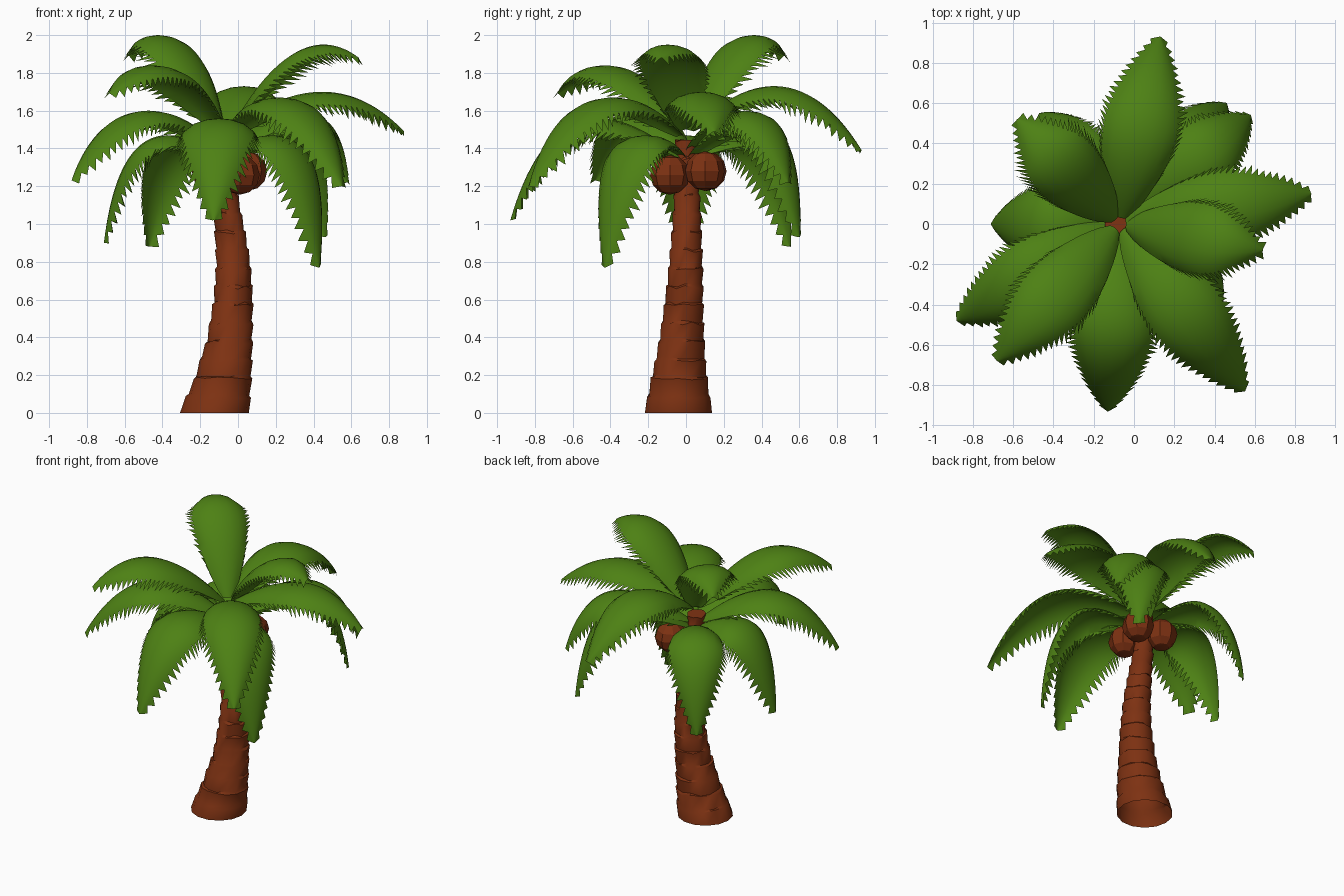
import bpy, bmesh, math, random
from mathutils import Vector

if "Cube" in bpy.data.objects:
    bpy.data.objects.remove(bpy.data.objects["Cube"])
random.seed(4)


def material(name, rgb):
    m = bpy.data.materials.new(name)
    m.diffuse_color = (*rgb, 1)
    m.use_nodes = True
    m.node_tree.nodes["Principled BSDF"].inputs["Base Color"].default_value = m.diffuse_color
    return m


GREEN = material("leaf green", (0.075, 0.22, 0.007))
BROWN = material("bark brown", (0.205, 0.031, 0.006))


def finish(bm, name, mat, angle=40):
    me = bpy.data.meshes.new(name)
    bm.to_mesh(me)
    bm.free()
    me.materials.append(mat)
    ob = bpy.data.objects.new(name, me)
    bpy.context.collection.objects.link(ob)
    bpy.ops.object.select_all(action='DESELECT')
    ob.select_set(True)
    bpy.context.view_layer.objects.active = ob
    bpy.ops.object.shade_smooth_by_angle(angle=math.radians(angle))
    return ob


# Trunk: leaning tapered tube with small overlapping bark steps
PATH = [(0, -.125, -.04, .182), (.2, -.075, -.035, .147), (.4, -.043, -.022, .119),
        (.6, -.024, -.01, .102), (.8, -.025, 0, .089), (1.0, -.048, .004, .077),
        (1.15, -.07, .006, .068), (1.45, -.085, 0, .055)]


def trunk_at(z):
    for a, b in zip(PATH, PATH[1:]):
        if z <= b[0]:
            f = (z - a[0]) / (b[0] - a[0])
            return [a[k] + (b[k] - a[k]) * f for k in (1, 2, 3)]
    return PATH[-1][1:]


def make_trunk():
    bm = bmesh.new()
    sides, steps, rings = 14, 15, []
    for i in range(steps):
        z0, z1 = 1.45 * i / steps, 1.45 * (i + 1) / steps
        for z, grow in ((z0, -.005 if i else 0), (z1 - .012, .005)):
            x, y, r = trunk_at(z)
            ring = []
            for k in range(sides):
                a = math.tau * k / sides
                dz = random.uniform(-.01, .01) if rings else 0
                ring.append(bm.verts.new((x + (r + grow) * math.cos(a),
                                          y + (r + grow) * math.sin(a), z + dz)))
            rings.append(ring)
    for lo, hi in zip(rings, rings[1:]):
        for k in range(sides):
            n = (k + 1) % sides
            bm.faces.new((lo[k], lo[n], hi[n], hi[k]))
    bm.faces.new(rings[-1])
    finish(bm, "trunk", BROWN)


# Frond: arched midrib, two drooping halves, saw-toothed edge
def make_frond(name, tip, peak, reach, half_width):
    tip = Vector(tip)
    low = tip.z < 1.1
    base = Vector((-.07, 0, 1.36 if low else min(1.5, peak - .2)))
    flat = Vector((tip.x - base.x, tip.y - base.y, 0))
    out = flat.normalized()
    base += out * .03
    side = Vector((-out.y, out.x, 0))
    # height of the curve's control point that gives the wanted peak
    p = peak - base.z
    rise = p + math.sqrt(p * p + p * (base.z - tip.z))
    ctrl = base + flat * reach + Vector((0, 0, rise))
    n = 26
    section = ((0, 0), (.3, -.03), (.6, -.13), (.85, -.32))
    bm = bmesh.new()
    rows = []
    for i in range(n + 1):
        t = i / n
        pos = base * (1 - t) ** 2 + ctrl * 2 * t * (1 - t) + tip * t * t
        tan = ((ctrl - base) * (1 - t) + (tip - ctrl) * t).normalized()
        up = tan.cross(side).normalized()
        w = half_width * max(.03, math.sin(math.pi * min(1, .03 + .97 * t ** .9)) ** .7)
        rows.append((pos, tan, up, w))
    ribs = [bm.verts.new(r[0]) for r in rows]
    for sgn in (1, -1):
        grid = []
        for i, (pos, tan, up, w) in enumerate(rows):
            grid.append([ribs[i]] + [bm.verts.new(pos + side * (sgn * s * w) + up * (d * w))
                                     for s, d in section[1:]])
        for a, b in zip(grid, grid[1:]):
            for k in range(len(section) - 1):
                f = (a[k], b[k], b[k + 1], a[k + 1])
                bm.faces.new(f if sgn < 0 else f[::-1])
        # leaflet teeth swept toward the tip
        for i in range(2, n):
            pos, tan, up, w = rows[i]
            long = random.uniform(.8, 1.35)
            end = bm.verts.new(pos + side * (sgn * w * (.85 + .17 * long))
                               + up * (-w * (.32 + .26 * long)) + tan * (.035 + .02 * long))
            f = (grid[i][-1], grid[i + 1][-1], end)
            bm.faces.new(f if sgn < 0 else f[::-1])
    bm.normal_update()
    if sum(f.normal.z for f in bm.faces) < 0:
        bmesh.ops.reverse_faces(bm, faces=bm.faces[:])
    finish(bm, name, GREEN, 30)


# tip position, arch height, horizontal reach of the arch, half width
FRONDS = [
    ((.13, .93, 1.39), 1.73, .55, .21), ((.64, -.13, 1.88), 1.95, .50, .20),
    ((-.58, .52, 1.89), 2.0, .48, .20), ((.88, .15, 1.49), 1.70, .55, .20),
    ((.58, .54, 1.22), 1.60, .75, .19), ((.46, .60, .93), 1.56, .82, .19),
    ((-.47, .55, .88), 1.47, .85, .20), ((-.71, 0, .90), 1.47, .80, .20),
    ((-.88, -.48, 1.23), 1.60, .60, .20), ((-.68, -.68, 1.69), 1.84, .52, .20),
    ((-.13, -.93, 1.02), 1.56, .70, .22), ((.55, -.83, 1.20), 1.67, .60, .21),
    ((.43, -.43, .77), 1.47, .90, .20),
]

make_trunk()
for i, spec in enumerate(FRONDS):
    make_frond("frond_%d" % (i + 1), *spec)

# Coconuts: faceted balls under the crown
for i, c in enumerate([(.05, .10, 1.28), (.01, -.085, 1.26), (-.14, .11, 1.28)]):
    bm = bmesh.new()
    bmesh.ops.create_uvsphere(bm, u_segments=8, v_segments=6, radius=.105)
    bmesh.ops.translate(bm, verts=bm.verts[:], vec=c)
    finish(bm, "coconut_%d" % (i + 1), BROWN, 20)
